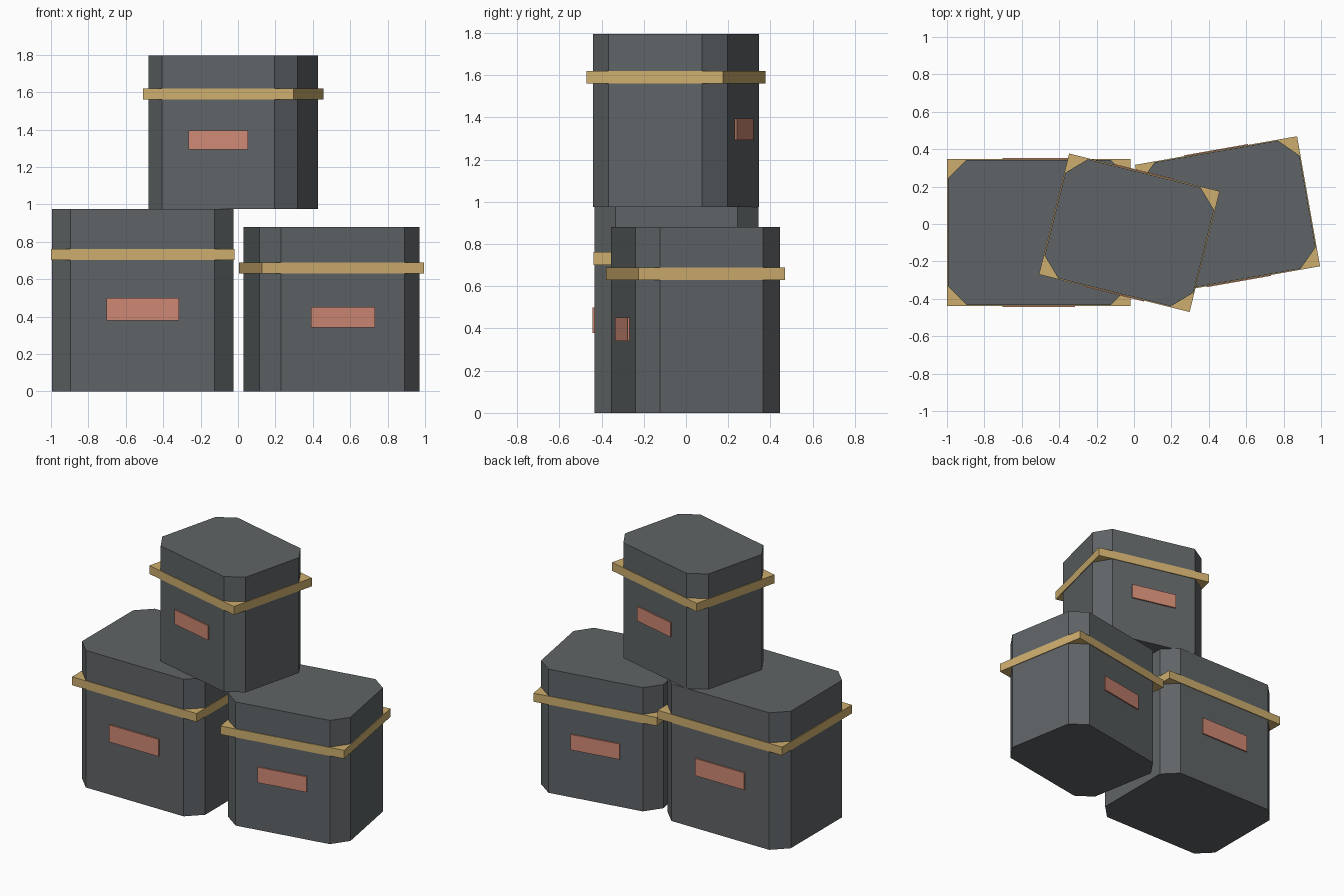
import bpy, bmesh
from math import radians
from mathutils import Matrix

cube = bpy.data.objects.get("Cube")
if cube:
    bpy.data.objects.remove(cube, do_unlink=True)


def material(name, rgb):
    m = bpy.data.materials.new(name)
    m.use_nodes = True
    m.diffuse_color = (*rgb, 1)
    m.node_tree.nodes["Principled BSDF"].inputs["Base Color"].default_value = (*rgb, 1)
    return m


SLATE = material("slate grey", (0.115, 0.127, 0.133))
GOLD = material("pale gold", (0.61, 0.42, 0.155))
CORAL = material("coral", (0.62, 0.25, 0.175))


def prism(name, outline, z0, z1, mat, place):
    """Extrude a flat outline from z0 to z1 and put it in place."""
    bm = bmesh.new()
    base = bm.faces.new([bm.verts.new((x, y, z0)) for x, y in outline])
    top = bmesh.ops.extrude_face_region(bm, geom=[base])["geom"]
    verts = [v for v in top if isinstance(v, bmesh.types.BMVert)]
    bmesh.ops.translate(bm, vec=(0, 0, z1 - z0), verts=verts)
    bmesh.ops.recalc_face_normals(bm, faces=bm.faces)
    mesh = bpy.data.meshes.new(name)
    bm.to_mesh(mesh)
    bm.free()
    mesh.materials.append(mat)
    obj = bpy.data.objects.new(name, mesh)
    obj.matrix_world = place
    bpy.context.collection.objects.link(obj)


def rectangle(w, d, y=0):
    return [(-w/2, y - d/2), (w/2, y - d/2), (w/2, y + d/2), (-w/2, y + d/2)]


def cut_rectangle(w, d, c):
    a, b = w/2, d/2
    return [(c - a, -b), (a - c, -b), (a, c - b), (a, b - c),
            (a - c, b), (c - a, b), (-a, b - c), (-a, c - b)]


def crate(name, location, turn, width, height):
    """Crate with cut corners, a square-cornered band and two labels."""
    depth = width * 0.8
    place = Matrix.Translation(location) @ Matrix.Rotation(radians(turn), 4, "Z")
    prism(name + "_body", cut_rectangle(width, depth, 0.1), 0, height, SLATE, place)
    band = height * 0.75
    prism(name + "_band", rectangle(width + 0.01, depth + 0.01),
          band - 0.03, band + 0.03, GOLD, place)
    mid, half = height * 0.45, height * 0.0625
    for side, sign in (("front", -1), ("back", 1)):
        prism(f"{name}_{side}_label",
              rectangle(width * 0.4, 0.0095, sign * (depth/2 + 0.0047)),
              mid - half, mid + half, CORAL, place)


crate("left_crate", (-0.51, -0.045, 0), 0, 0.97, 0.975)
crate("right_crate", (0.5, 0.045, 0), 10, 0.87, 0.88)
crate("top_crate", (-0.025, -0.047, 0.975), -14, 0.82, 0.82)
